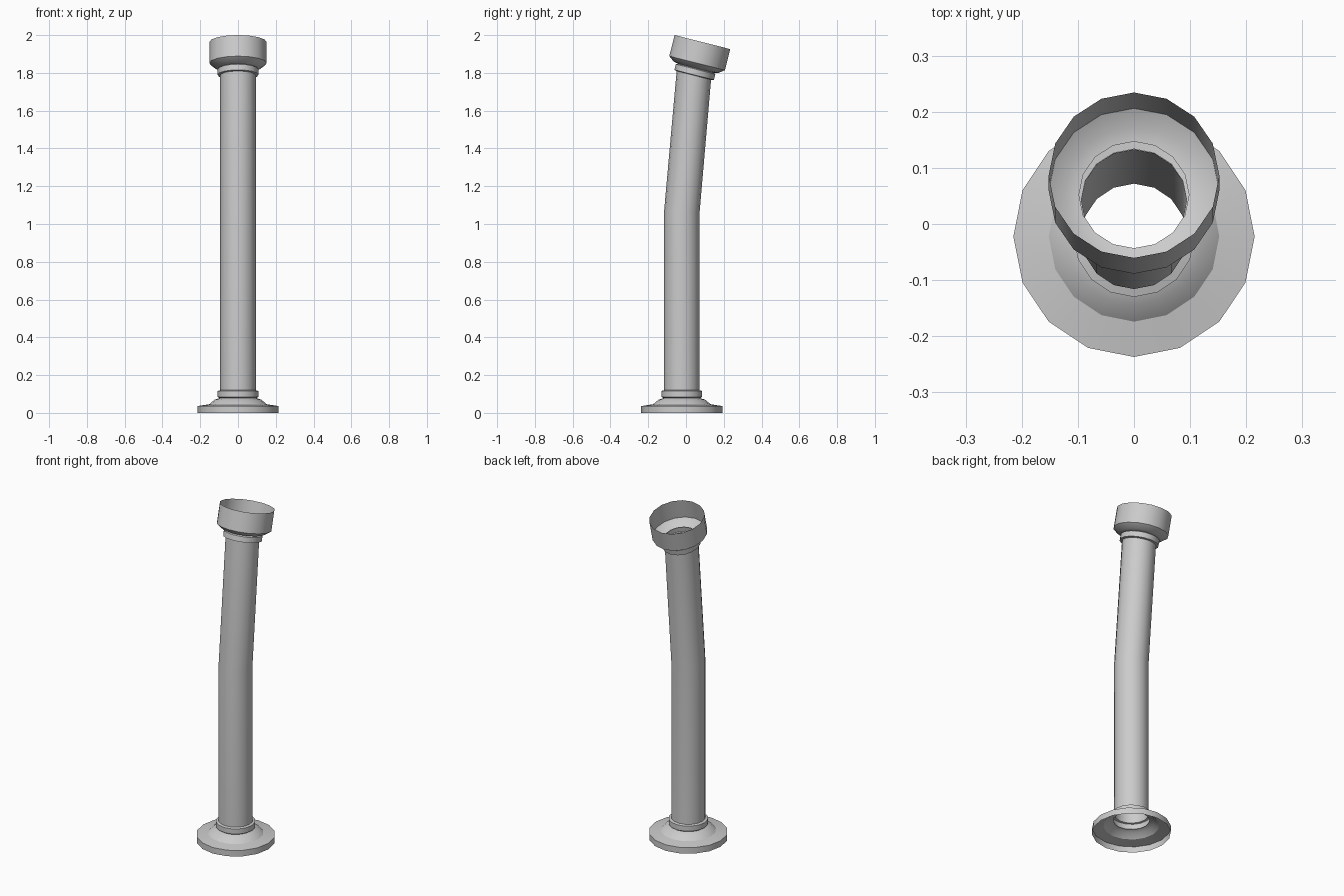
import bpy, bmesh, math
from mathutils import Vector, Matrix

if "Cube" in bpy.data.objects:
    bpy.data.objects.remove(bpy.data.objects["Cube"])

SIDES = 16
TILT = math.radians(14.2)


def loft(name, rings):
    """Open 16-sided skin through rings given as (y, z, tilt, radius)."""
    bm = bmesh.new()
    loops = []
    for y, z, tilt, r in rings:
        rot = Matrix.Rotation(-tilt, 3, 'X')
        loops.append([bm.verts.new(Vector((0, y, z)) + rot @ Vector(
            (r * math.cos(math.tau * i / SIDES), r * math.sin(math.tau * i / SIDES), 0)))
            for i in range(SIDES)])
    for a, b in zip(loops, loops[1:]):
        for i in range(SIDES):
            j = (i + 1) % SIDES
            bm.faces.new((a[i], a[j], b[j], b[i]))
    mesh = bpy.data.meshes.new(name)
    bm.to_mesh(mesh)
    bm.free()
    obj = bpy.data.objects.new(name, mesh)
    bpy.context.collection.objects.link(obj)
    bpy.ops.object.select_all(action='DESELECT')
    obj.select_set(True)
    bpy.context.view_layer.objects.active = obj
    bpy.ops.object.shade_smooth_by_angle(angle=math.radians(30))
    return obj


def base(profile):
    return [(-0.022, z, 0, r) for r, z in profile]


def head(profile):
    # distances measured down the tilted axis from the rim centre
    return [(0.087 - d * math.sin(TILT), 1.963 - d * math.cos(TILT), TILT, r)
            for r, d in reversed(profile)]


# Bottom foot: flange, stepped neck and collar
loft("base_flange", base([(0.215, 0), (0.215, 0.036), (0.152, 0.046),
                          (0.123, 0.07), (0.098, 0.078)]))
loft("base_collar", base([(0.098, 0.078), (0.108, 0.085), (0.108, 0.116), (0.094, 0.12)]))

# Bent pipe
loft("pipe", [(-0.022, 0.116, 0, 0.094), (-0.022, 1.065, math.radians(2.4), 0.094),
              (0.042, 1.792, TILT, 0.094)])

# Tilted open cup with matching collar
loft("head_collar", head([(0.098, 0.143), (0.108, 0.148), (0.108, 0.179), (0.094, 0.182)]))
loft("head_cup", head([(0.152, 0), (0.152, 0.115), (0.123, 0.137), (0.098, 0.143)]))
